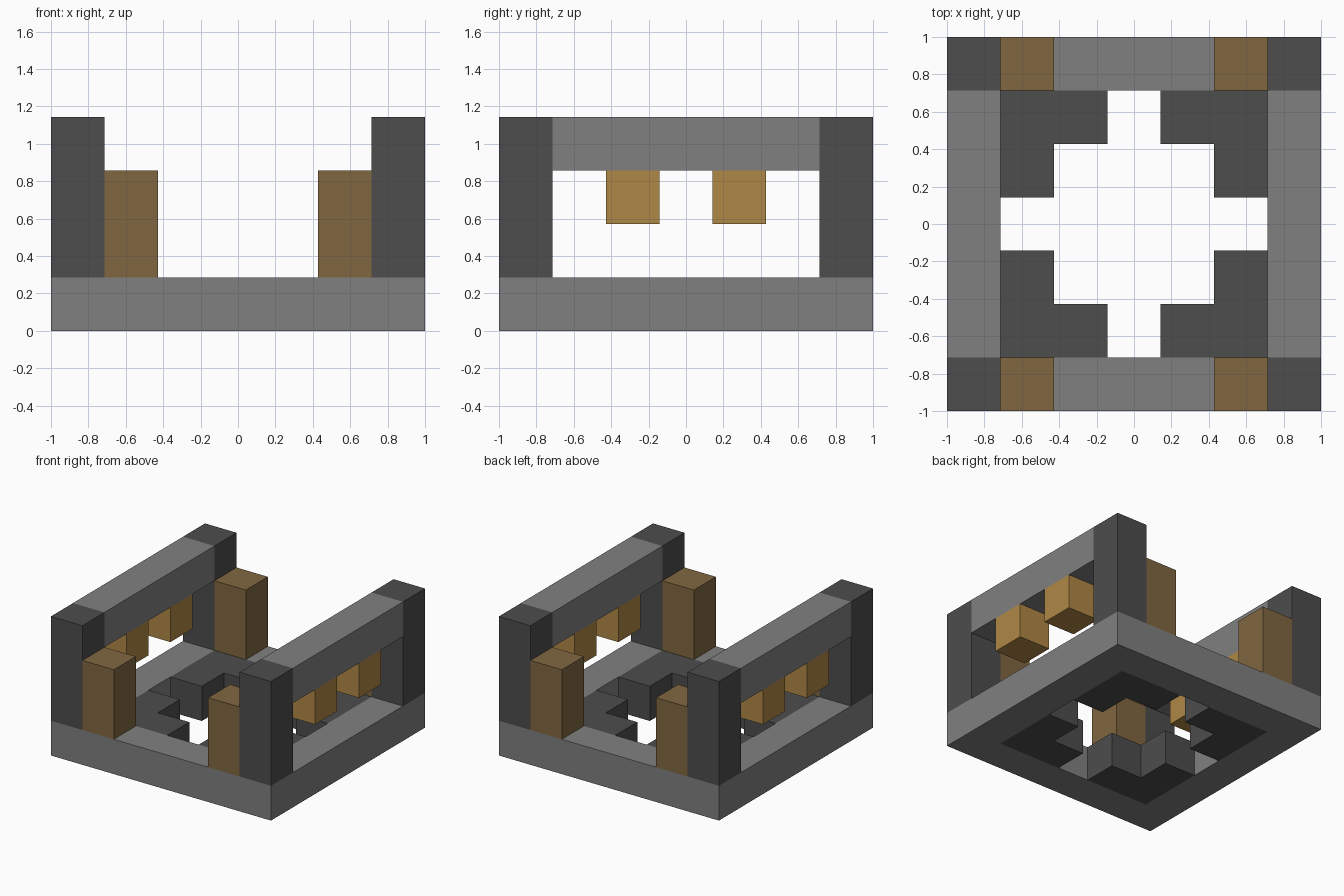
import bpy
import bmesh

cube = bpy.data.objects.get("Cube")
if cube:
    bpy.data.objects.remove(cube, do_unlink=True)

U = 2 / 7                 # one block
OUT, IN = 3.5, 2.5        # outer and inner frame half sizes, in blocks
SIDES = {"left": 1, "right": -1}
ENDS = {"front": -1, "back": 1}


def make_material(name, rgb):
    mat = bpy.data.materials.new(name)
    mat.use_nodes = True
    color = (*rgb, 1)
    mat.diffuse_color = color
    bsdf = next(n for n in mat.node_tree.nodes if n.type == 'BSDF_PRINCIPLED')
    bsdf.inputs["Base Color"].default_value = color
    bsdf.inputs["Roughness"].default_value = 0.9
    return mat


STONE = make_material("grey stone", (0.216, 0.216, 0.216))
DARK = make_material("dark stone", (0.074, 0.074, 0.074))
WOOD = make_material("brown wood", (0.216, 0.136, 0.051))
AMBER = make_material("light amber", (0.434, 0.246, 0.061))


def prism(name, outlines, z0, z1, mat):
    """Extrude flat outlines (in blocks) upward into one solid."""
    bm = bmesh.new()
    for outline in outlines:
        bm.faces.new([bm.verts.new((x * U, y * U, z0 * U)) for x, y in outline])
    bmesh.ops.remove_doubles(bm, verts=bm.verts, dist=0.0001)
    base = bm.faces[:]
    ext = bmesh.ops.extrude_face_region(bm, geom=base, use_keep_orig=True)
    top = [g for g in ext["geom"] if isinstance(g, bmesh.types.BMVert)]
    bmesh.ops.translate(bm, verts=top, vec=(0, 0, (z1 - z0) * U))
    bmesh.ops.recalc_face_normals(bm, faces=bm.faces)
    mesh = bpy.data.meshes.new(name)
    bm.to_mesh(mesh)
    bm.free()
    mesh.materials.append(mat)
    obj = bpy.data.objects.new(name, mesh)
    bpy.context.collection.objects.link(obj)
    return obj


def box(name, x0, x1, y0, y1, z0, z1, mat):
    return prism(name, [[(x0, y0), (x1, y0), (x1, y1), (x0, y1)]], z0, z1, mat)


# Square base frame, mitred at the corners
corners = [(-1, -1), (1, -1), (1, 1), (-1, 1)]
frame = []
for (ax, ay), (bx, by) in zip(corners, corners[1:] + corners[:1]):
    frame.append([(ax * OUT, ay * OUT), (bx * OUT, by * OUT),
                  (bx * IN, by * IN), (ax * IN, ay * IN)])
prism("base_frame", frame, 0, 1, STONE)

for side, sx in SIDES.items():
    # Top rail between the corner posts
    box(f"{side}_top_rail", sx * IN, sx * OUT, -IN, IN, 3, 4, STONE)

    for end, sy in ENDS.items():
        tag = f"{end}_{side}"
        # Tall corner post
        box(f"{tag}_corner_post", sx * IN, sx * OUT, sy * IN, sy * OUT, 1, 4, DARK)
        # Shorter wooden post beside it
        box(f"{tag}_wood_post", sx * 1.5, sx * IN, sy * IN, sy * OUT, 1, 3, WOOD)
        # Block hanging under the rail
        box(f"{tag}_hanging_block", sx * IN, sx * OUT, sy * 0.5, sy * 1.5, 2, 3, AMBER)
        # L-shaped floor piece inside the frame corner
        ell = [(IN, IN), (0.5, IN), (0.5, 1.5), (1.5, 1.5), (1.5, 0.5), (IN, 0.5)]
        prism(f"{tag}_floor_corner", [[(sx * x, sy * y) for x, y in ell]], 0, 1, DARK)
